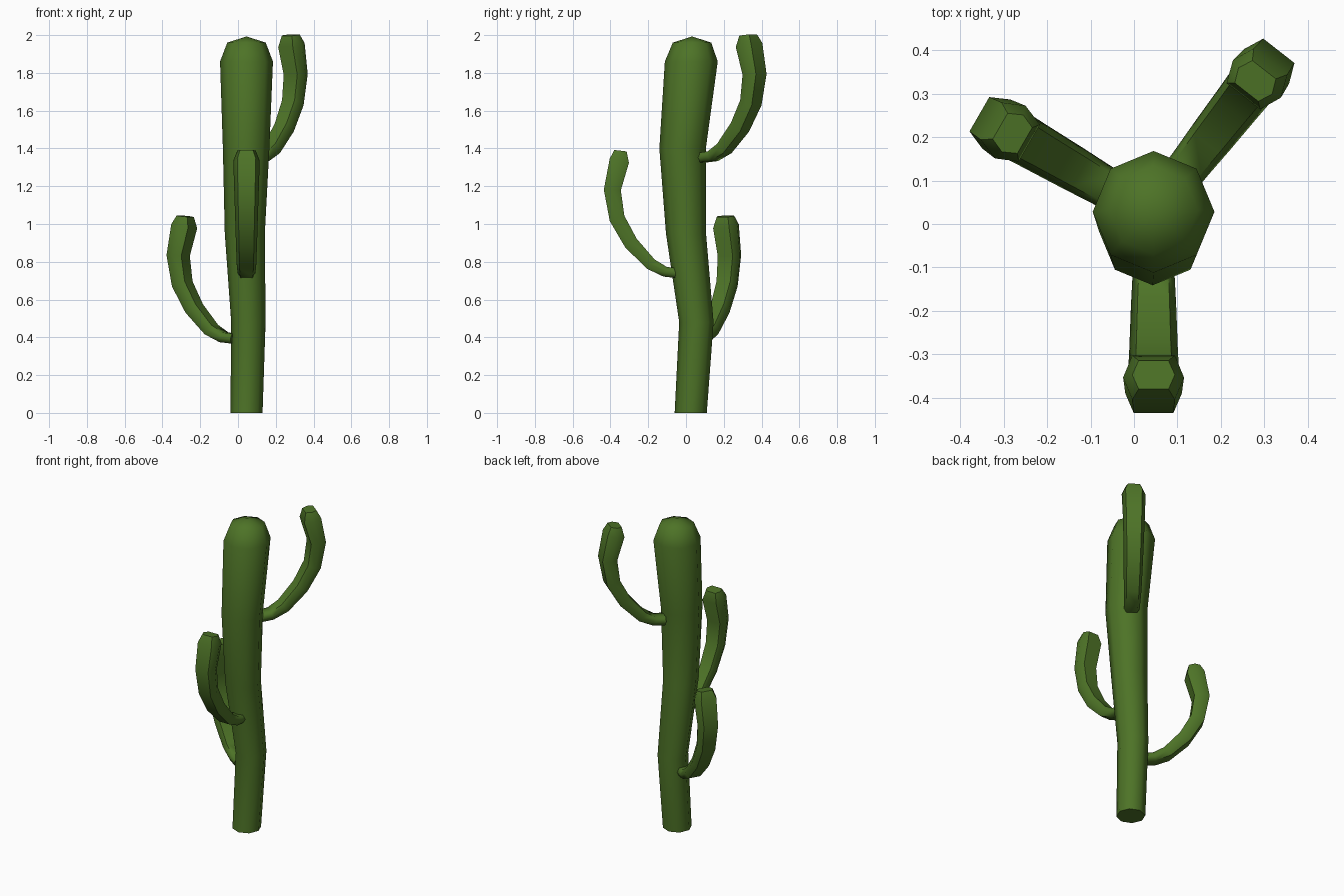
import bpy, bmesh, math
from mathutils import Vector

if "Cube" in bpy.data.objects:
    bpy.data.objects.remove(bpy.data.objects["Cube"])

green = bpy.data.materials.new("cactus green")
green.diffuse_color = (0.075, 0.172, 0.02, 1)
green.use_nodes = True
green.node_tree.nodes["Principled BSDF"].inputs["Base Color"].default_value = green.diffuse_color


def skin(name, rings, apex=None):
    """Bridge equal-length rings of points into one closed, smooth tube."""
    bm = bmesh.new()
    loops = [[bm.verts.new(p) for p in ring] for ring in rings]
    n = len(loops[0])
    for a, b in zip(loops, loops[1:]):
        for i in range(n):
            j = (i + 1) % n
            bm.faces.new((a[i], a[j], b[j], b[i]))
    bm.faces.new(loops[0][::-1])
    if apex is None:
        bm.faces.new(loops[-1])
    else:
        tip = bm.verts.new(apex)
        for i in range(n):
            bm.faces.new((loops[-1][i], loops[-1][(i + 1) % n], tip))
    bmesh.ops.recalc_face_normals(bm, faces=bm.faces[:])
    me = bpy.data.meshes.new(name)
    bm.to_mesh(me)
    bm.free()
    ob = bpy.data.objects.new(name, me)
    bpy.context.collection.objects.link(ob)
    me.materials.append(green)
    bpy.ops.object.select_all(action='DESELECT')
    ob.select_set(True)
    bpy.context.view_layer.objects.active = ob
    bpy.ops.object.shade_smooth_by_angle(angle=math.radians(62))
    return ob


# trunk: slightly wavy octagonal column (x, y, z, radius)
trunk = [(.045, .025, 0, .085), (.055, .055, .48, .091), (.036, 0, .95, .106),
         (.043, -.018, 1.4, .123), (.045, .028, 1.86, .140), (.045, .032, 1.96, .102)]
skin("trunk",
     [[(x + r * math.cos(k * math.pi / 4), y + r * math.sin(k * math.pi / 4), z)
       for k in range(8)] for x, y, z, r in trunk],
     apex=(.045, .032, 1.993))

# arm path: (distance out, height, half width, half thickness)
arm = [(.075, .740, .046, .026), (.140, .747, .048, .027), (.217, .788, .052, .032),
       (.322, .900, .056, .038), (.395, 1.030, .060, .041), (.420, 1.180, .065, .045),
       (.383, 1.335, .070, .052), (.377, 1.388, .049, .033)]


def make_arm(name, angle, lift, cx, cy):
    a = math.radians(angle)
    out = Vector((math.cos(a), math.sin(a), 0))
    side = Vector((-math.sin(a), math.cos(a), 0))
    up = Vector((0, 0, 1))
    pts = [Vector((cx, cy, lift)) + out * r + up * z for r, z, _, _ in arm]
    rings = []
    for i, (_, _, w, t) in enumerate(arm):
        d = (pts[min(i + 1, len(pts) - 1)] - pts[max(i - 1, 0)]).normalized()
        nrm = side.cross(d).normalized()
        # flattened hexagon cross-section
        hexa = [(1, 0), (.7, 1), (-.7, 1), (-1, 0), (-.7, -1), (.7, -1)]
        rings.append([pts[i] + side * (u * w) + nrm * (v * t) for u, v in hexa])
    skin(name, rings)


make_arm("front_arm", 270, 0, .045, .03)
make_arm("left_arm", 150, -.347, .047, .02)
make_arm("right_back_arm", 52, .612, .047, .032)
